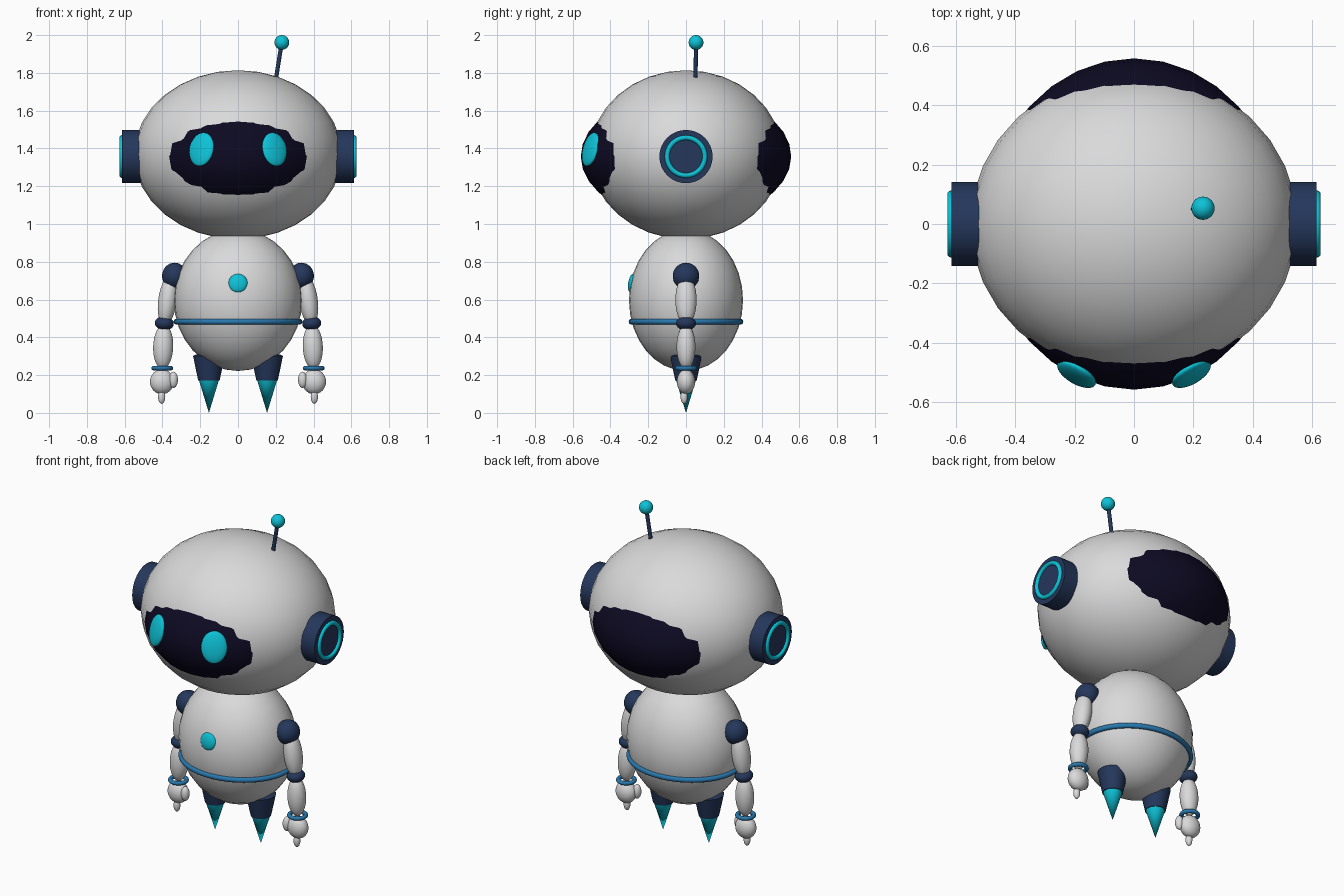
import bpy
import bmesh
from math import radians, cos, sin, tau
from mathutils import Vector

if "Cube" in bpy.data.objects:
    bpy.data.objects.remove(bpy.data.objects["Cube"])


def material(name, rgb):
    m = bpy.data.materials.new(name)
    m.use_nodes = True
    m.diffuse_color = (*rgb, 1)
    m.node_tree.nodes["Principled BSDF"].inputs["Base Color"].default_value = (*rgb, 1)
    return m


WHITE = material("shell_white", (0.70, 0.70, 0.71))
BLACK = material("visor_black", (0.004, 0.003, 0.016))
NAVY = material("joint_navy", (0.018, 0.038, 0.105))
CYAN = material("glow_cyan", (0.004, 0.54, 0.68))
BLUE = material("ring_blue", (0.022, 0.19, 0.43))


def finish(name, mat):
    ob = bpy.context.object
    ob.name = name
    ob.data.materials.append(mat)
    bpy.ops.object.shade_smooth_by_angle(angle=radians(35))
    return ob


def ellipsoid(name, mat, loc, size, rot=(0, 0, 0), segments=32):
    bpy.ops.mesh.primitive_uv_sphere_add(segments=segments, ring_count=segments // 2,
                                         location=loc, rotation=[radians(a) for a in rot])
    bpy.context.object.scale = size
    return finish(name, mat)


def ring(name, mat, loc, major, minor, rot=(0, 0, 0), scale=(1, 1, 1)):
    bpy.ops.mesh.primitive_torus_add(major_radius=major, minor_radius=minor, major_segments=48,
                                     minor_segments=12, location=loc,
                                     rotation=[radians(a) for a in rot])
    bpy.context.object.scale = scale
    return finish(name, mat)


def rod(name, mat, start, end, radius):
    a, b = Vector(start), Vector(end)
    bpy.ops.mesh.primitive_cylinder_add(vertices=32, radius=radius, depth=(b - a).length,
                                        location=(a + b) / 2)
    bpy.context.object.rotation_euler = (b - a).to_track_quat('Z', 'Y').to_euler()
    return finish(name, mat)


def lathe(name, mat, loc, profile, steps=32):
    """Spin (radius, height) points around the upright axis."""
    bm = bmesh.new()
    rows = []
    for r, z in profile:
        if r == 0:
            rows.append([bm.verts.new((0, 0, z))] * steps)
        else:
            rows.append([bm.verts.new((r * cos(tau * i / steps), r * sin(tau * i / steps), z))
                         for i in range(steps)])
    for low, high in zip(rows, rows[1:]):
        for i in range(steps):
            j = (i + 1) % steps
            corners = dict.fromkeys((low[i], low[j], high[j], high[i]))
            bm.faces.new(list(corners))
    bmesh.ops.recalc_face_normals(bm, faces=bm.faces)
    mesh = bpy.data.meshes.new(name)
    bm.to_mesh(mesh)
    bm.free()
    ob = bpy.data.objects.new(name, mesh)
    bpy.context.collection.objects.link(ob)
    bpy.ops.object.select_all(action='DESELECT')
    ob.select_set(True)
    bpy.context.view_layer.objects.active = ob
    ob.location = loc
    return finish(name, mat)


# Head, with a dark ellipsoid that breaks through at front and back
ellipsoid("head", WHITE, (0, 0, 1.367), (0.55, 0.51, 0.447))
ellipsoid("visor", BLACK, (0, 0, 1.358), (0.499, 0.557, 0.343))

# Antenna
rod("antenna_rod", NAVY, (0.198, 0.05, 1.75), (0.23, 0.053, 1.95), 0.011)
ellipsoid("antenna_ball", CYAN, (0.232, 0.053, 1.961), (0.039,) * 3)

# Torso, belt and chest button
ellipsoid("torso", WHITE, (0, 0, 0.597), (0.34, 0.302, 0.375))
ring("belt", BLUE, (0, 0, 0.483), 0.326, 0.015, scale=(1, 0.89, 1))
ellipsoid("chest_button", CYAN, (0, -0.286, 0.687), (0.05, 0.02, 0.05), (-10, 0, 0))

for side, s in (("left", 1), ("right", -1)):
    # Eyes lie along the curve of the visor
    ellipsoid(side + "_eye", CYAN, (s * 0.193, -0.505, 1.395), (0.073, 0.024, 0.092),
              (-15, 0, s * 30))

    # Ear pods
    rod(side + "_ear", NAVY, (s * 0.48, 0, 1.357), (s * 0.614, 0, 1.357), 0.141)
    ring(side + "_ear_ring", CYAN, (s * 0.615, 0, 1.357), 0.1, 0.013, (0, 90, 0))

    # Arm
    ellipsoid(side + "_shoulder", NAVY, (s * 0.336, 0, 0.725), (0.066, 0.07, 0.07))
    ellipsoid(side + "_upper_arm", WHITE, (s * 0.372, 0, 0.598), (0.05, 0.056, 0.135),
              (0, -s * 8, 0))
    ellipsoid(side + "_elbow", NAVY, (s * 0.39, 0, 0.474), (0.05, 0.053, 0.037), (0, -s * 5, 0))
    ellipsoid(side + "_forearm", WHITE, (s * 0.396, 0, 0.35), (0.053, 0.05, 0.118),
              (0, -s * 2, 0))
    ring(side + "_wrist_ring", BLUE, (s * 0.401, 0, 0.237), 0.046, 0.012)

    # Hand
    ellipsoid(side + "_hand", WHITE, (s * 0.403, 0, 0.165), (0.063, 0.048, 0.066))
    ellipsoid(side + "_thumb", WHITE, (s * 0.342, -0.018, 0.175), (0.024, 0.024, 0.043),
              segments=24)
    ellipsoid(side + "_finger", WHITE, (s * 0.404, -0.01, 0.085), (0.019, 0.019, 0.037),
              segments=24)

    # Leg socket and pointed foot
    lathe(side + "_leg", NAVY, (s * 0.154, 0, 0),
          [(0, 0.172), (0.057, 0.172), (0.084, 0.302), (0.06, 0.312), (0, 0.312)])
    lathe(side + "_foot", CYAN, (s * 0.154, 0, 0), [(0, 0), (0.053, 0.174), (0, 0.174)])
